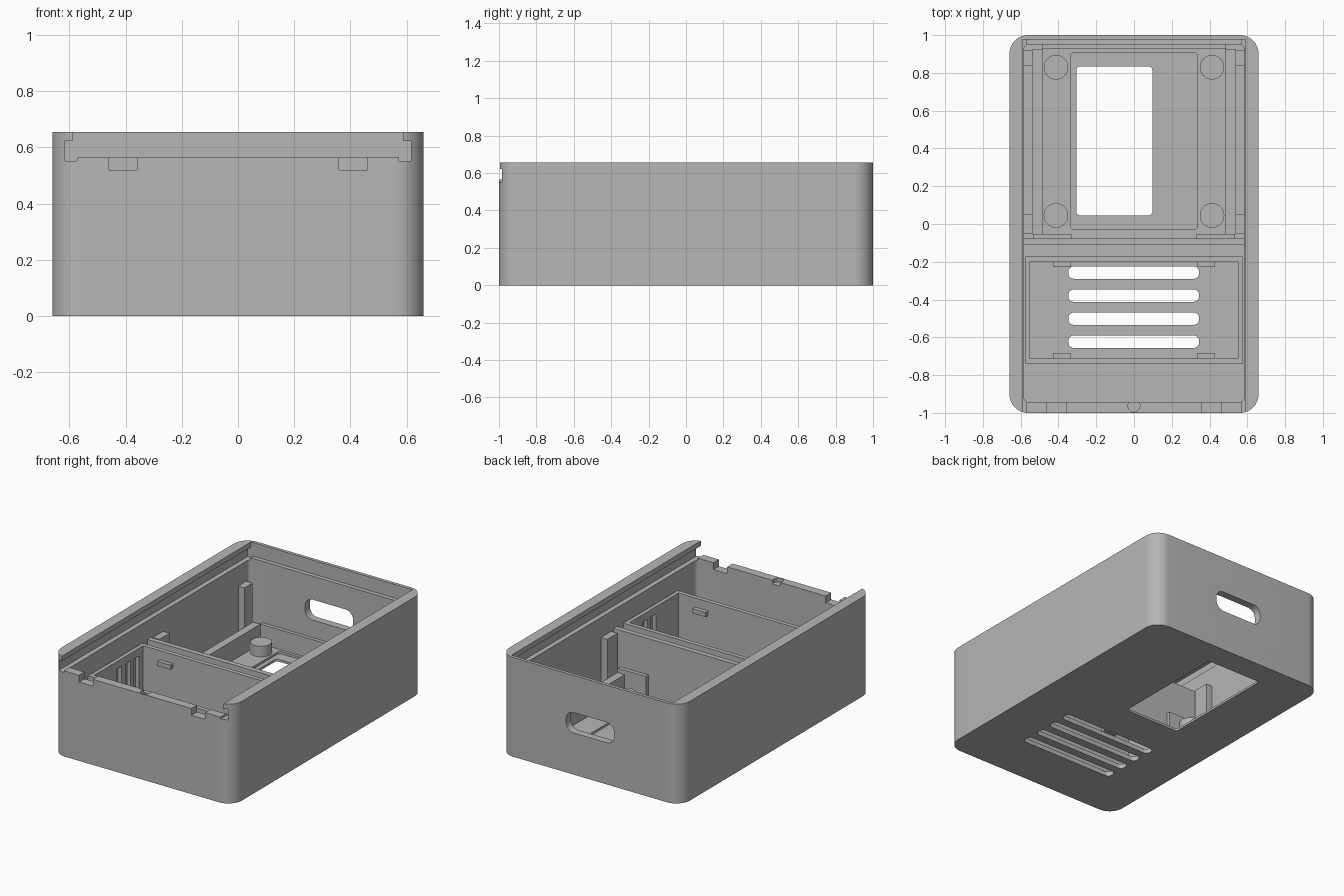
import bpy, bmesh, math
from mathutils import Matrix

if "Cube" in bpy.data.objects:
    bpy.data.objects.remove(bpy.data.objects["Cube"], do_unlink=True)

grey = bpy.data.materials.new("plain_grey")
grey.use_nodes = True
COLOUR = (0.47, 0.47, 0.47, 1)
grey.diffuse_color = COLOUR
grey.node_tree.nodes["Principled BSDF"].inputs["Base Color"].default_value = COLOUR


def finish(name, bm):
    mesh = bpy.data.meshes.new(name)
    bmesh.ops.recalc_face_normals(bm, faces=bm.faces[:])
    bm.to_mesh(mesh)
    bm.free()
    mesh.materials.append(grey)
    obj = bpy.data.objects.new(name, mesh)
    bpy.context.collection.objects.link(obj)
    return obj


def block(name, x, y, z, radius=0, axis=2, segments=8):
    """Box from ranges; edges along one axis can be rounded."""
    bm = bmesh.new()
    bmesh.ops.create_cube(bm, size=1)
    for v in bm.verts:
        v.co = [(r[0] + r[1]) / 2 + c * (r[1] - r[0]) for r, c in zip((x, y, z), v.co)]
    if radius:
        edges = [e for e in bm.edges
                 if abs((e.verts[0].co - e.verts[1].co).normalized()[axis]) > 0.9]
        bmesh.ops.bevel(bm, geom=edges, offset=radius, segments=segments,
                        profile=0.5, affect='EDGES')
    return finish(name, bm)


def disc(name, x, y, z, radius):
    bm = bmesh.new()
    bmesh.ops.create_cone(bm, cap_ends=True, segments=32, radius1=radius, radius2=radius,
                          depth=z[1] - z[0], matrix=Matrix.Translation((x, y, sum(z) / 2)))
    return finish(name, bm)


def cut(target, cutter):
    cutter.hide_render = True
    mod = target.modifiers.new("cut", 'BOOLEAN')
    mod.operation = 'DIFFERENCE'
    mod.solver = 'EXACT'
    mod.object = cutter
    bpy.context.view_layer.objects.active = target
    bpy.ops.object.modifier_apply(modifier=mod.name)
    bpy.data.objects.remove(cutter, do_unlink=True)


def mirrored(side, a, b):
    return sorted((side * a, side * b))


def smooth(obj):
    bpy.ops.object.select_all(action='DESELECT')
    obj.select_set(True)
    bpy.context.view_layer.objects.active = obj
    bpy.ops.object.shade_smooth_by_angle(angle=math.radians(30))


FLOOR = 0.03
LOW = FLOOR - 0.005
WALL_TOP = 0.43

# Outer case and its main cavity
case = block("case", (-0.66, 0.66), (-1, 1), (0, 0.655), 0.1, segments=12)
cut(case, block("cavity", (-0.583, 0.583), (-0.943, 0.95), (FLOOR, 0.8), 0.025))

# Sliding lid opening, side grooves and front latch notches
cut(case, block("lid_opening", (-0.589, 0.589), (-1.1, 0.978), (0.565, 0.8)))
for s in (-1, 1):
    cut(case, block("lid_groove", mirrored(s, 0.572, 0.615), (-1.1, 0.978), (0.552, 0.622)))
    cut(case, block("latch_notch", mirrored(s, 0.36, 0.46), (-1.1, -0.9), (0.52, 0.6)))
cut(case, disc("lid_dimple", 0, -0.963, (0.54, 0.6), 0.032))

# Rear cable opening
cut(case, block("cable_opening", (-0.175, 0.175), (0.9, 1.1), (0.275, 0.41), 0.055, axis=1))

# Floor recess, display window and vent slots
cut(case, block("display_recess", (-0.335, 0.335), (-0.03, 0.907), (0.015, 0.2), 0.02))
cut(case, block("display_window", (-0.305, 0.097), (0.045, 0.835), (-0.1, 0.2), 0.02))
for i in range(4):
    y = -0.257 - 0.122 * i
    cut(case, block("vent_slot", (-0.348, 0.345), (y - 0.033, y + 0.033), (-0.1, 0.2), 0.03))
smooth(case)

# Divider and tray end walls
block("divider_wall", (-0.585, 0.585), (-0.112, -0.078), (LOW, WALL_TOP))
block("tray_back_wall", (-0.578, 0.578), (-0.2, -0.172), (LOW, WALL_TOP))
block("tray_front_wall", (-0.578, 0.578), (-0.738, -0.71), (LOW, WALL_TOP))

# Rib along the back of the display bay
block("bay_back_rib", (-0.487, 0.487), (0.926, 0.955), (LOW, 0.16))

for s, side in ((-1, "right"), (1, "left")):
    # Slotted tray side walls
    wall = block("tray_wall_" + side, mirrored(s, 0.552, 0.577), (-0.72, -0.19), (LOW, WALL_TOP))
    for i in range(3):
        y = -0.27 - 0.09 * i
        cut(wall, block("wall_slot", mirrored(s, 0.5, 0.6), (y - 0.025, y + 0.025), (0.08, 0.38)))
    # Small retaining clips on the tray end walls
    for end, y in (("back", (-0.228, -0.195)), ("front", (-0.715, -0.682))):
        block("tray_clip_" + end + "_" + side, mirrored(s, 0.335, 0.43), y, (0.34, 0.37))
    # Display bay ribs and front corner stops
    block("bay_side_rib_" + side, mirrored(s, 0.485, 0.537), (-0.055, 0.926), (LOW, 0.16))
    block("bay_stop_" + side, mirrored(s, 0.33, 0.535), (-0.08, -0.052), (LOW, 0.19))
    # Tall guide posts and round standoffs
    for end, ys, yc in (("back", (0.836, 0.92), 0.83), ("front", (-0.053, 0.053), 0.045)):
        block("guide_post_" + end + "_" + side, mirrored(s, 0.537, 0.59), ys, (LOW, 0.42))
        smooth(disc("standoff_" + end + "_" + side, s * 0.413, yc, (LOW, 0.1), 0.065))
